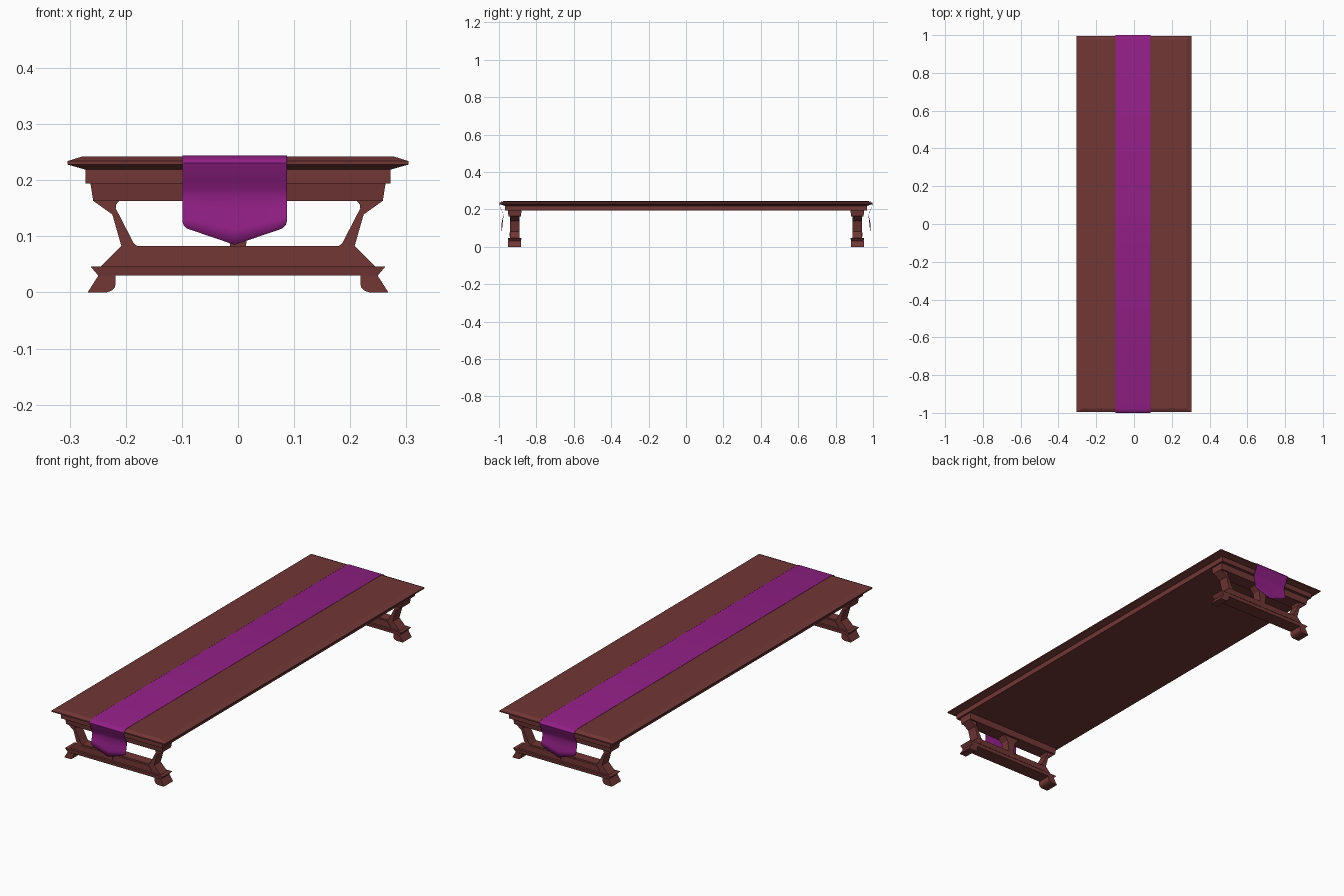
import bpy, bmesh, math

if "Cube" in bpy.data.objects:
    bpy.data.objects.remove(bpy.data.objects["Cube"])


def material(name, rgb):
    m = bpy.data.materials.new(name)
    m.diffuse_color = (*rgb, 1)
    m.use_nodes = True
    m.node_tree.nodes["Principled BSDF"].inputs["Base Color"].default_value = m.diffuse_color
    return m


WOOD = material("dark red wood", (0.165, 0.038, 0.036))
CLOTH = material("purple cloth", (0.29, 0.014, 0.24))


def finish(name, bm, mat):
    bmesh.ops.recalc_face_normals(bm, faces=bm.faces)
    me = bpy.data.meshes.new(name)
    bm.to_mesh(me)
    bm.free()
    me.materials.append(mat)
    ob = bpy.data.objects.new(name, me)
    bpy.context.collection.objects.link(ob)
    return ob


def loft(name, levels, yc=0):
    """Stack of rectangles (half x, half y, z) joined into a moulded block."""
    bm = bmesh.new()
    rings = [[bm.verts.new((sx * hx, yc + sy * hy, z))
              for sx, sy in ((-1, -1), (1, -1), (1, 1), (-1, 1))]
             for hx, hy, z in levels]
    for a, b in zip(rings, rings[1:]):
        for i in range(4):
            j = (i + 1) % 4
            bm.faces.new((a[i], a[j], b[j], b[i]))
    bm.faces.new(rings[0])
    bm.faces.new(rings[-1])
    return finish(name, bm, WOOD)


def slab(name, profile, yc, half, side=1):
    """Profile in x,z extruded along y; side = -1 mirrors it in x."""
    bm = bmesh.new()
    a = [bm.verts.new((side * x, yc - half, z)) for x, z in profile]
    b = [bm.verts.new((side * x, yc + half, z)) for x, z in profile]
    n = len(a)
    for i in range(n):
        j = (i + 1) % n
        bm.faces.new((a[i], a[j], b[j], b[i]))
    bm.faces.new(a)
    bm.faces.new(b)
    return finish(name, bm, WOOD)


# Table top with bevelled rim, and apron block beneath
loft("table_top", [(.272, .968, .219), (.304, .996, .228),
                   (.304, .996, .234), (.277, .978, .2425)])
loft("apron", [(.272, .968, .194), (.272, .968, .2195)])

LEG = [(.259, .164), (.224, .139), (.208, .083), (.18, .083), (.186, .088),
       (.218, .150), (.217, .157), (.211, .164)]
FOOT = [(.249, .030), (.268, 0), (.234, 0), (.226, .003), (.220, .008),
        (.218, .015), (.218, .030)]
PANEL = [(.013, .054), (.197, .054), (.179, .076), (.014, .076)]
POST = [(-.045, .164), (-.022, .139), (-.014, .082),
        (.014, .082), (.022, .139), (.045, .164)]

# End frames
for end, yc in (("front", -.916), ("back", .916)):
    out = -1 if yc < 0 else 1
    loft(end + "_upper_beam", [(.258, .033, .163), (.263, .037, .1945)], yc)
    loft(end + "_lower_beam", [(.246, .025, .045), (.208, .025, .083)], yc)
    loft(end + "_base_rail", [(.249, .034, .030), (.263, .036, .0465)], yc)
    slab(end + "_centre_post", POST, yc, .022)
    for side, s in (("left", -1), ("right", 1)):
        slab(f"{end}_{side}_leg", LEG, yc, .026, s)
        slab(f"{end}_{side}_foot", FOOT, yc, .035, s)
        for face in (-1, 1):
            slab(f"{end}_{side}_panel_{'outer' if face == out else 'inner'}",
                 PANEL, yc + face * .025, .002, s)

# Cloth runner draped over both ends, with pointed hanging tips
COLUMNS = [(-.099, .128), (-.097, .120), (-.091, .114), (-.05, .100),
           (-.006, .085), (.038, .100), (.079, .114), (.085, .120),
           (.087, .128)]
DRAPE = [(.975, .2440), (.990, .2400), (.998, .2355), (1.0, .2310),
         (.998, .2250), (.990, .2050), (.980, .1850), (.976, .1700)]
bm = bmesh.new()
cols = []
for x, tip in COLUMNS:
    half = list(DRAPE)
    for t in (.33, .67, 1):
        half.append((.976 + .009 * t, .170 + (tip - .170) * t))
    path = [(-y, z) for y, z in reversed(half)] + half
    cols.append([bm.verts.new((x, y, z)) for y, z in path])
for a, b in zip(cols, cols[1:]):
    for i in range(len(a) - 1):
        bm.faces.new((a[i], b[i], b[i + 1], a[i + 1]))
runner = finish("cloth_runner", bm, CLOTH)
mod = runner.modifiers.new("thickness", "SOLIDIFY")
mod.thickness = .001
mod.offset = 0
bpy.context.view_layer.objects.active = runner
runner.select_set(True)
bpy.ops.object.shade_smooth_by_angle(angle=math.radians(40))
